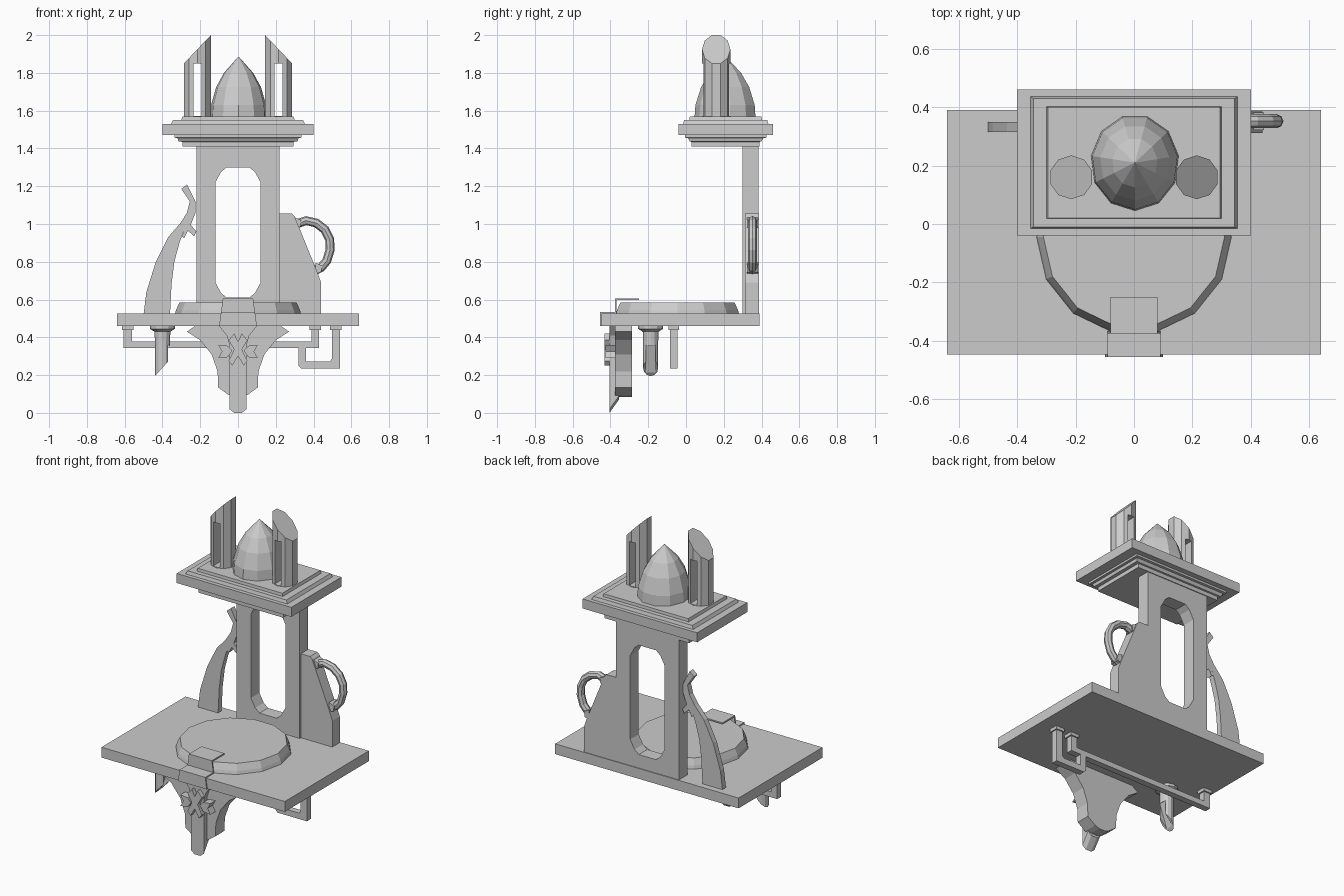
import bpy, bmesh, math
from mathutils import Vector

if "Cube" in bpy.data.objects:
    bpy.data.objects.remove(bpy.data.objects["Cube"])


def finish(name, bm):
    bmesh.ops.recalc_face_normals(bm, faces=bm.faces)
    me = bpy.data.meshes.new(name)
    bm.to_mesh(me)
    bm.free()
    ob = bpy.data.objects.new(name, me)
    bpy.context.collection.objects.link(ob)
    return ob


def loft(name, rings):
    """Skin a stack of equal-length point rings and cap both ends."""
    bm = bmesh.new()
    vs = [[bm.verts.new(p) for p in r] for r in rings]
    n = len(vs[0])
    for a, b in zip(vs, vs[1:]):
        for i in range(n):
            j = (i + 1) % n
            bm.faces.new((a[i], a[j], b[j], b[i]))
    bm.faces.new(vs[0][::-1])
    bm.faces.new(vs[-1])
    return finish(name, bm)


def plate(name, pts, y0, y1):
    """Front-view outline (x, z) extruded along y."""
    return loft(name, [[(x, y, z) for x, z in pts] for y in (y0, y1)])


def box(name, x0, x1, y0, y1, z0, z1):
    return plate(name, [(x0, z0), (x1, z0), (x1, z1), (x0, z1)], y0, y1)


def stack(name, layers, cy):
    """Rectangular moulding from (half_x, half_y, z) layers."""
    return loft(name, [[(sx * hx, cy + sy * hy, z) for sx, sy in
                        ((-1, -1), (1, -1), (1, 1), (-1, 1))] for hx, hy, z in layers])


def turned(name, profile, n, cx, cy, phase=0.0, sx=1.0):
    return loft(name, [[(cx + sx * r * math.cos(phase + i * math.tau / n),
                         cy + r * math.sin(phase + i * math.tau / n), z)
                        for i in range(n)] for r, z in profile])


def cut(ob, cutter):
    m = ob.modifiers.new("cut", 'BOOLEAN')
    m.operation, m.solver, m.object = 'DIFFERENCE', 'EXACT', cutter
    bpy.context.view_layer.objects.active = ob
    bpy.ops.object.modifier_apply(modifier=m.name)
    bpy.data.objects.remove(cutter)


def mirrored(pts):
    return pts + [(-x, z) for x, z in reversed(pts)]


# Shelf and the shallow round basin on it
box("shelf", -0.64, 0.64, -0.447, 0.39, 0.46, 0.525)
turned("basin", [(0.335, 0.52), (0.328, 0.545), (0.31, 0.585)], 14, 0, -0.045)

# Back column with rounded window
column = box("column", -0.22, 0.22, 0.30, 0.385, 0.52, 1.42)
half = [(0.06, 0.61), (0.09, 0.635), (0.12, 0.69),
        (0.12, 1.22), (0.09, 1.275), (0.06, 1.30)]
cut(column, plate("window_cutter", mirrored(half), 0.2, 0.5))

# Stepped cap
stack("cap", [(0.295, 0.18, 1.41), (0.295, 0.18, 1.435), (0.315, 0.19, 1.437),
              (0.32, 0.20, 1.455), (0.335, 0.215, 1.457), (0.335, 0.215, 1.47),
              (0.40, 0.25, 1.47), (0.40, 0.25, 1.53), (0.355, 0.226, 1.53),
              (0.345, 0.22, 1.55), (0.30, 0.192, 1.55), (0.295, 0.19, 1.568)], 0.21)

# Pointed dome
turned("dome", [(0.165, 1.56), (0.16, 1.63), (0.13, 1.725), (0.085, 1.80), (0.002, 1.885)],
       11, 0.003, 0.21, -math.pi / 2, 0.92)

# Slant-cut pipes with vertical slots
for s, side in ((-1, "left"), (1, "right")):
    pipe = turned(side + "_pipe", [(0.075, 1.56), (0.075, 1.9)], 10, s * 0.215, 0.16, math.pi / 10)
    for v in pipe.data.vertices:
        if v.co.z > 1.8:
            v.co.z = 1.925 - (abs(v.co.x) - 0.215) * 1.05
    a, b = sorted((s * 0.192, s * 0.236))
    cut(pipe, box("slot_cutter", a, b, 0.0, 0.3, 1.572, 1.85))

# Left curved arm ending in a small fork
plate("curved_arm", [(-.50, .52), (-.485, .64), (-.435, .80), (-.37, .93), (-.305, 1.005),
                     (-.27, 1.06), (-.255, 1.12), (-.30, 1.185), (-.27, 1.21), (-.225, 1.12),
                     (-.225, 1.06), (-.25, .995), (-.22, .96), (-.232, .935), (-.265, .965),
                     (-.285, .925), (-.297, .935), (-.285, .97), (-.31, .90), (-.337, .80),
                     (-.352, .68), (-.36, .52)], 0.315, 0.35)

# Right side plate
plate("side_plate", [(.215, .52), (.44, .52), (.44, .69), (.42, .745), (.30, 1.04),
                     (.285, 1.055), (.215, 1.055)], 0.312, 0.386)

# Curved handle with end collars
path = [Vector((x, 0.352, z)) for x, z in
        ((.31, 1.00), (.36, 1.018), (.415, 1.005), (.46, .97), (.485, .92), (.488, .865),
         (.47, .805), (.44, .77), (.41, .755))]
rings = []
for i, p in enumerate(path):
    d = (path[min(i + 1, len(path) - 1)] - path[max(i - 1, 0)]).normalized()
    u = Vector((d.z, 0, -d.x))
    rings.append([p + 0.024 * (u * math.cos(t) + Vector((0, 1, 0)) * math.sin(t))
                  for t in (k * math.tau / 8 for k in range(8))])
loft("handle", rings)
for i, (x, z) in enumerate(((.315, 1.005), (.425, .765))):
    plate("handle_collar_%d" % (i + 1), [(x - .015, z - .03), (x + .015, z - .02),
                                        (x + .02, z + .015), (x - .015, z + .03)], 0.322, 0.382)

# Folded strap over basin rim and shelf edge
t = 0.008
prof = [(-.25, .597), (-.25, .605), (-.375, .605), (-.375, .533), (-.455, .533), (-.455, .46),
        (-.447, .46), (-.447, .525), (-.367, .525), (-.367, .597)]
bm = bmesh.new()
strip = [[bm.verts.new((s * (.08 if y > -.38 and z > .55 else .09 if z > .5 else .1), y, z))
          for y, z in prof] for s in (-1, 1)]
for i in range(len(prof)):
    j = (i + 1) % len(prof)
    bm.faces.new((strip[0][i], strip[0][j], strip[1][j], strip[1][i]))
bm.faces.new(strip[0])
bm.faces.new(strip[1][::-1])
finish("strap", bm)

# Flared bracket below the shelf
plate("flared_bracket", mirrored([(.22, .465), (.27, .43), (.20, .385), (.14, .31), (.108, .22),
                                  (.105, .135), (.05, .095), (.02, .085)]), -0.375, -0.285)

# Hanging tongue in front, bevelled at its tip
tongue = plate("tongue", mirrored([(.105, .465), (.06, .41), (.045, .36), (.045, .02), (.02, .0)]),
               -0.405, -0.355)
for v in tongue.data.vertices:
    if v.co.z < 0.1 and v.co.y > -0.38:
        v.co.z += 0.07

# Side clips and crossed ribbons on the tongue
for s, side in ((-1, "left"), (1, "right")):
    plate(side + "_clip", [(s * x, z) for x, z in ((.03, .33), (.055, .355), (.105, .36),
          (.085, .325), (.105, .29), (.055, .295))], -0.425, -0.375)
    plate(side + "_ribbon", [(s * x, z) for x, z in ((-.05, .385), (-.02, .42), (.05, .275),
          (.03, .25))], -0.432, -0.405)

# Towel rail and lower loop below the shelf
Y0, Y1 = -0.085, -0.045
plate("long_rail", [(-.605, .465), (-.605, .343), (.43, .343), (.43, .465), (.388, .465),
                    (.388, .377), (-.562, .377), (-.562, .465)], Y0, Y1)
plate("lower_loop", [(.32, .36), (.32, .25), (.335, .235), (.54, .235), (.54, .465), (.497, .465),
                     (.497, .285), (.485, .272), (.36, .272), (.36, .36)], Y0, Y1)
for i, x in enumerate((-.583, .409, .518)):
    box("rail_foot_%d" % (i + 1), x - .03, x + .03, Y0 - .008, Y1 + .008, .44, .465)

# Slant-cut nozzle with flared foot
nozzle = turned("nozzle", [(.04, .195), (.04, .38), (.042, .43), (.066, .445), (.066, .465)],
                12, -.40, -.187)
for v in nozzle.data.vertices:
    if v.co.z < 0.3:
        v.co.z = 0.195 + (v.co.x + 0.44) * 1.1
cut(nozzle, plate("scoop_cutter", [(-.435, .18), (-.34, .24), (-.34, .34), (-.37, .36)],
                  -.212, -.162))
